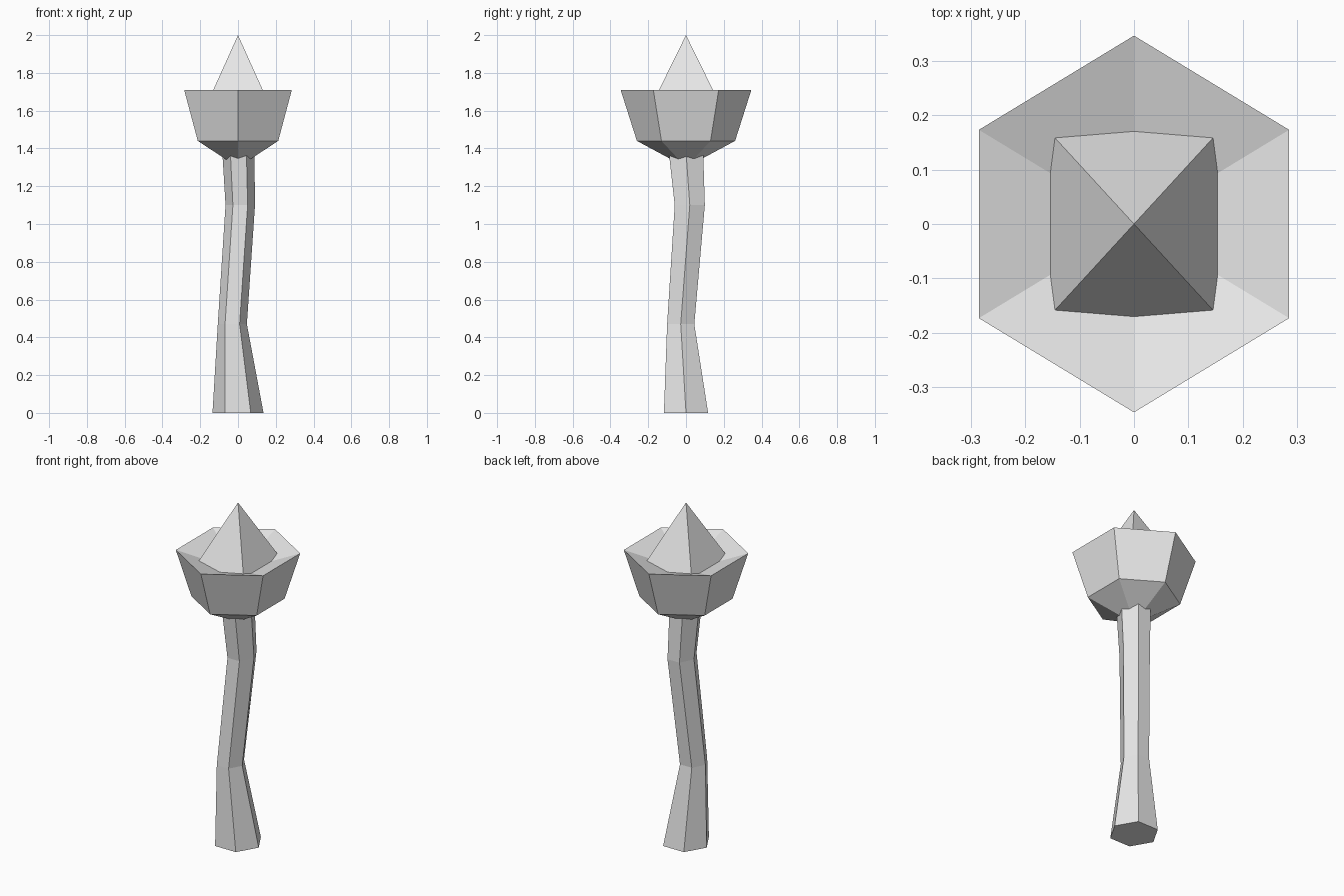
import bpy
import bmesh
from math import cos, sin, pi

if "Cube" in bpy.data.objects:
    bpy.data.objects.remove(bpy.data.objects["Cube"], do_unlink=True)

stone = bpy.data.materials.new("pale grey")
stone.use_nodes = True
grey = (0.8, 0.8, 0.8, 1)
stone.diffuse_color = grey
stone.node_tree.nodes["Principled BSDF"].inputs["Base Color"].default_value = grey


def loft(name, rings, sides, turn):
    """Join rings (x, y, z, x radius, y radius); a zero radius makes a tip."""
    bm = bmesh.new()
    loops = []
    for x, y, z, rx, ry in rings:
        if rx == 0:
            loops.append([bm.verts.new((x, y, z))] * sides)
            continue
        angles = [turn + 2 * pi * i / sides for i in range(sides)]
        loops.append([bm.verts.new((x + rx * cos(a), y + ry * sin(a), z)) for a in angles])
    for low, high in zip(loops, loops[1:]):
        for i in range(sides):
            j = (i + 1) % sides
            corners = dict.fromkeys((low[i], low[j], high[j], high[i]))
            bm.faces.new(list(corners))
    for loop in (loops[0], loops[-1]):
        if len(set(loop)) > 1:
            bm.faces.new(loop)
    bmesh.ops.recalc_face_normals(bm, faces=bm.faces)
    mesh = bpy.data.meshes.new(name)
    bm.to_mesh(mesh)
    bm.free()
    mesh.materials.append(stone)
    obj = bpy.data.objects.new(name, mesh)
    bpy.context.collection.objects.link(obj)
    return obj


# Crooked six-sided handle
loft("handle", [
    (0, 0, 0, 0.135, 0.135),
    (-0.03, -0.028, 0.47, 0.077, 0.083),
    (0.012, 0.02, 1.1, 0.078, 0.092),
    (0.002, 0, 1.38, 0.085, 0.105),
], 6, 0)

# Six-sided cup with a tapered underside and a shallow dished top
loft("cup", [
    (0, 0, 1.3, 0, 0),
    (0, 0, 1.44, 0.246, 0.26),
    (0, 0, 1.71, 0.329, 0.346),
    (0, 0, 1.6, 0, 0),
], 6, pi / 2)

# Four-sided point rising from the dish
loft("point", [
    (0, 0, 1.63, 0.167 * 2 ** 0.5, 0.182 * 2 ** 0.5),
    (0, 0, 2, 0, 0),
], 4, pi / 4)
